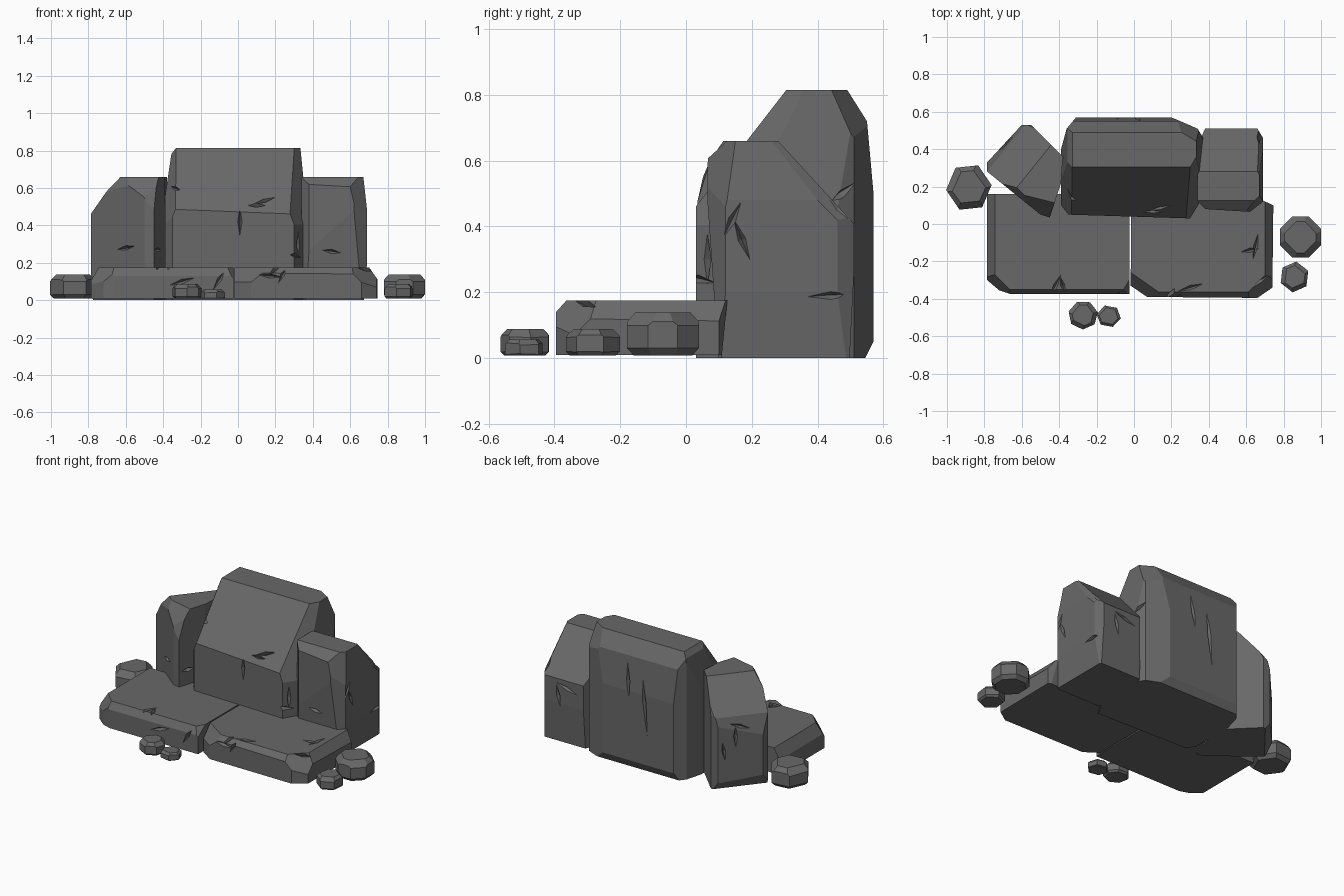
import bpy
import bmesh
import math
from mathutils import Vector, Matrix

old = bpy.data.objects.get("Cube")
if old:
    bpy.data.objects.remove(old, do_unlink=True)

# Single stone colour
stone = bpy.data.materials.new("dark_grey_stone")
stone.use_nodes = True
GREY = (0.14, 0.14, 0.14, 1)
stone.diffuse_color = GREY
bsdf = stone.node_tree.nodes["Principled BSDF"]
bsdf.inputs["Base Color"].default_value = GREY
bsdf.inputs["Roughness"].default_value = 0.9


def to_object(name, bm):
    bmesh.ops.recalc_face_normals(bm, faces=bm.faces[:])
    mesh = bpy.data.meshes.new(name)
    bm.to_mesh(mesh)
    bm.free()
    mesh.materials.append(stone)
    obj = bpy.data.objects.new(name, mesh)
    bpy.context.collection.objects.link(obj)
    return obj


def chisel(bm, point, normal):
    """Slice off everything beyond a plane and close the cut."""
    cut = bmesh.ops.bisect_plane(
        bm, geom=bm.verts[:] + bm.edges[:] + bm.faces[:], dist=1e-5,
        plane_co=point, plane_no=Vector(normal).normalized(), clear_outer=True)
    edges = [e for e in cut["geom_cut"] if isinstance(e, bmesh.types.BMEdge) and e.is_boundary]
    if edges:
        bmesh.ops.edgeloop_fill(bm, edges=edges)


def rock(name, outline, base, top, cuts):
    """Prism over a footprint, shaped by chisel planes."""
    bm = bmesh.new()
    face = bm.faces.new([bm.verts.new((x, y, base)) for x, y in outline])
    ext = bmesh.ops.extrude_face_region(bm, geom=[face], use_keep_orig=True)
    verts = [v for v in ext["geom"] if isinstance(v, bmesh.types.BMVert)]
    bmesh.ops.translate(bm, verts=verts, vec=(0, 0, top - base))
    bmesh.ops.recalc_face_normals(bm, faces=bm.faces[:])
    for point, normal in cuts:
        chisel(bm, point, normal)
    return to_object(name, bm)


def crack(obj, slivers, width=0.012, depth=0.025):
    """Cut thin pointed grooves; each sliver is (near point, direction, length)."""
    bm = bmesh.new()
    for near, along, length in slivers:
        hit, spot, normal, _ = obj.closest_point_on_mesh(Vector(near))
        x = Vector(along)
        x = (x - normal * x.dot(normal)).normalized()
        y = normal.cross(x)
        frame = Matrix((x * length / 2, y * width, normal * depth)).transposed().to_4x4()
        frame.translation = spot
        bmesh.ops.create_uvsphere(bm, u_segments=4, v_segments=2, radius=1, matrix=frame)
    cutter = to_object("crack_cutter", bm)
    cutter.hide_render = True
    mod = obj.modifiers.new("cracks", 'BOOLEAN')
    mod.operation = 'DIFFERENCE'
    mod.solver = 'EXACT'
    mod.use_self = True
    mod.object = cutter
    bpy.context.view_layer.update()
    carved = bpy.data.meshes.new_from_object(
        obj.evaluated_get(bpy.context.evaluated_depsgraph_get()))
    obj.modifiers.clear()
    obj.data = carved
    bpy.data.objects.remove(cutter, do_unlink=True)


# Tall middle boulder
middle = rock(
    "middle_boulder",
    [(-.35, .05), (.3, .03), (.36, .13), (.37, .46), (.34, .51), (.2, .57),
     (-.31, .57), (-.36, .51), (-.39, .4), (-.39, .1)], 0, .815,
    [((0, .045, .48), (0, -.335, .26)),
     ((0, .57, .5), (0, 1, .09)),
     ((0, .55, .72), (0, .095, .06)),
     ((0, .57, .05), (0, 1, -.5)),
     ((.335, .3, .8), (1, 0, .1)),
     ((-.355, .3, .79), (-1, 0, .15)),
     ((-.35, .3, .79), (-1, 0, .8)),
     ((.33, .33, .78), (1, -.6, .4)),
     ((-.35, .3, .76), (-1, -.5, .4)),
     ((.3, .5, .74), (.6, 1, .5))])
crack(middle, [((.01, .04, .42), (0, 0, 1), .15), ((.14, .1, .52), (1, 0, .5), .13),
               ((.1, .1, .48), (1, 0, 0), .1), ((-.36, .12, .61), (1, 0, -.4), .12),
               ((.3, .04, .24), (1, 0, -.1), .13), ((.33, .06, .3), (0, 0, 1), .16),
               ((-.1, .57, .45), (.1, 0, 1), .42), ((.02, .57, .56), (.1, 0, 1), .24),
               ((.37, .48, .5), (0, 1, .6), .12), ((-.39, .3, .45), (0, .6, 1), .15)])

# Shoulder boulder on the model's left
left = rock(
    "left_boulder",
    [(.34, .12), (.38, .08), (.62, .065), (.69, .12), (.69, .46), (.66, .51),
     (.38, .51), (.34, .42)], 0, .66,
    [((.5, .28, .66), (0, .24, .22)),
     ((.5, .07, .61), (0, -.05, .055)),
     ((.5, .065, .48), (0, -1, -.07)),
     ((.69, .3, .48), (1, 0, .11)),
     ((.69, .3, .2), (1, 0, -.08)),
     ((.68, .36, .54), (1, .5, .5)),
     ((.66, .1, .5), (1, -1, .25)),
     ((.5, .51, .25), (0, 1, -.05))])
crack(left, [((.69, .14, .42), (0, .5, 1), .12), ((.69, .17, .36), (0, -.4, 1), .13),
             ((.69, .44, .19), (0, 1, .05), .14), ((.69, .49, .48), (0, .6, 1), .12),
             ((.5, .51, .36), (1, 0, .3), .16), ((.56, .51, .3), (.2, 0, 1), .14),
             ((.5, .07, .26), (1, 0, -.15), .1)])

# Turned shoulder boulder on the model's right
right = rock(
    "right_boulder",
    [(-.785, .28), (-.5, .05), (-.45, .035), (-.39, .22), (-.38, .36),
     (-.55, .53), (-.6, .53), (-.785, .33)], 0, .66,
    [((-.75, .3, .48), (-.78, .63, .9)),
     ((-.775, .31, .42), (-.78, .63, .25)),
     ((-.46, .07, .59), (-.2, -.8, .6)),
     ((-.7, .21, .58), (-.7, -.7, .5)),
     ((-.46, .035, .48), (.1, -1, .3)),
     ((-.57, .52, .5), (0, 1, .4)),
     ((-.7, .42, .06), (-.78, .63, -.6))])
crack(right, [((-.68, .42, .4), (.6, .7, .3), .13), ((-.66, .44, .34), (0, 0, 1), .14),
              ((-.62, .5, .25), (.1, .1, 1), .12), ((-.6, .13, .28), (1, -.8, .2), .12),
              ((-.43, .1, .27), (0, 1, 0), .1)])

# Two flat slabs in front
slab_right = rock(
    "right_slab",
    [(-.785, .16), (-.785, -.3), (-.72, -.355), (-.66, -.375), (-.025, -.375),
     (-.025, .1), (-.1, .16)], .01, .175,
    [((-.4, -.375, .13), (0, -1, .55)),
     ((-.783, 0, .11), (-1, 0, .6)),
     ((-.73, -.32, .13), (-1, -1, .8)),
     ((-.03, -.34, .15), (1, -.6, .8))])
crack(slab_right, [((-.42, -.33, .175), (.5, 1, 0), .13), ((-.38, -.33, .175), (-.3, 1, 0), .1),
                   ((-.1, -.375, .11), (.6, 0, 1), .13), ((-.3, -.375, .1), (1, 0, .3), .14)])

slab_left = rock(
    "left_slab",
    [(-.015, .1), (-.018, -.33), (.07, -.39), (.66, -.395), (.74, -.34),
     (.745, .1), (.68, .13), (.05, .13)], .01, .175,
    [((.4, -.395, .14), (0, -1, .9)),
     ((.07, -.37, .12), (-.7, -1, .9)),
     ((.74, 0, .12), (1, 0, .7)),
     ((.69, -.33, .13), (1, -1, 1)),
     ((.4, .125, .17), (0, 1, -.1))])
crack(slab_left, [((.2, -.36, .16), (.5, 1, 0), .14), ((.17, -.39, .13), (1, 0, -.1), .13),
                  ((.24, -.39, .14), (.5, 0, 1), .1), ((.3, -.34, .17), (1, .3, 0), .14),
                  ((.65, -.12, .175), (.2, 1, 0), .14), ((.62, -.14, .175), (1, .2, 0), .1),
                  ((.67, -.3, .16), (1, .4, 0), .12)])


# Loose stones scattered around the slabs
def loose_stone(name, cx, cy, rx, ry, top, sides, turn):
    angles = [turn + math.tau * i / sides for i in range(sides)]
    outline = [(cx + rx * math.cos(a), cy + ry * math.sin(a)) for a in angles]
    cuts = []
    for i, a in enumerate(angles):
        mid = a + math.pi / sides
        reach = math.cos(math.pi / sides)
        x, y = cx + rx * reach * math.cos(mid), cy + ry * reach * math.sin(mid)
        cuts.append(((x, y, top * (.72 + .08 * (i % 2))), (math.cos(mid), math.sin(mid), .9)))
        cuts.append(((x, y, top * .22), (math.cos(mid), math.sin(mid), -.9)))
    return rock(name, outline, .008, top, cuts)


for spec in [("right_loose_stone", -.883, .195, .122, .13, .138, 6, .1),
             ("left_loose_stone", .89, -.07, .118, .118, .138, 8, .39),
             ("left_small_stone", .858, -.283, .08, .083, .088, 6, .4),
             ("front_loose_stone", -.272, -.487, .08, .077, .088, 7, .2),
             ("front_small_stone", -.135, -.493, .066, .06, .056, 6, -.2)]:
    loose_stone(*spec)
